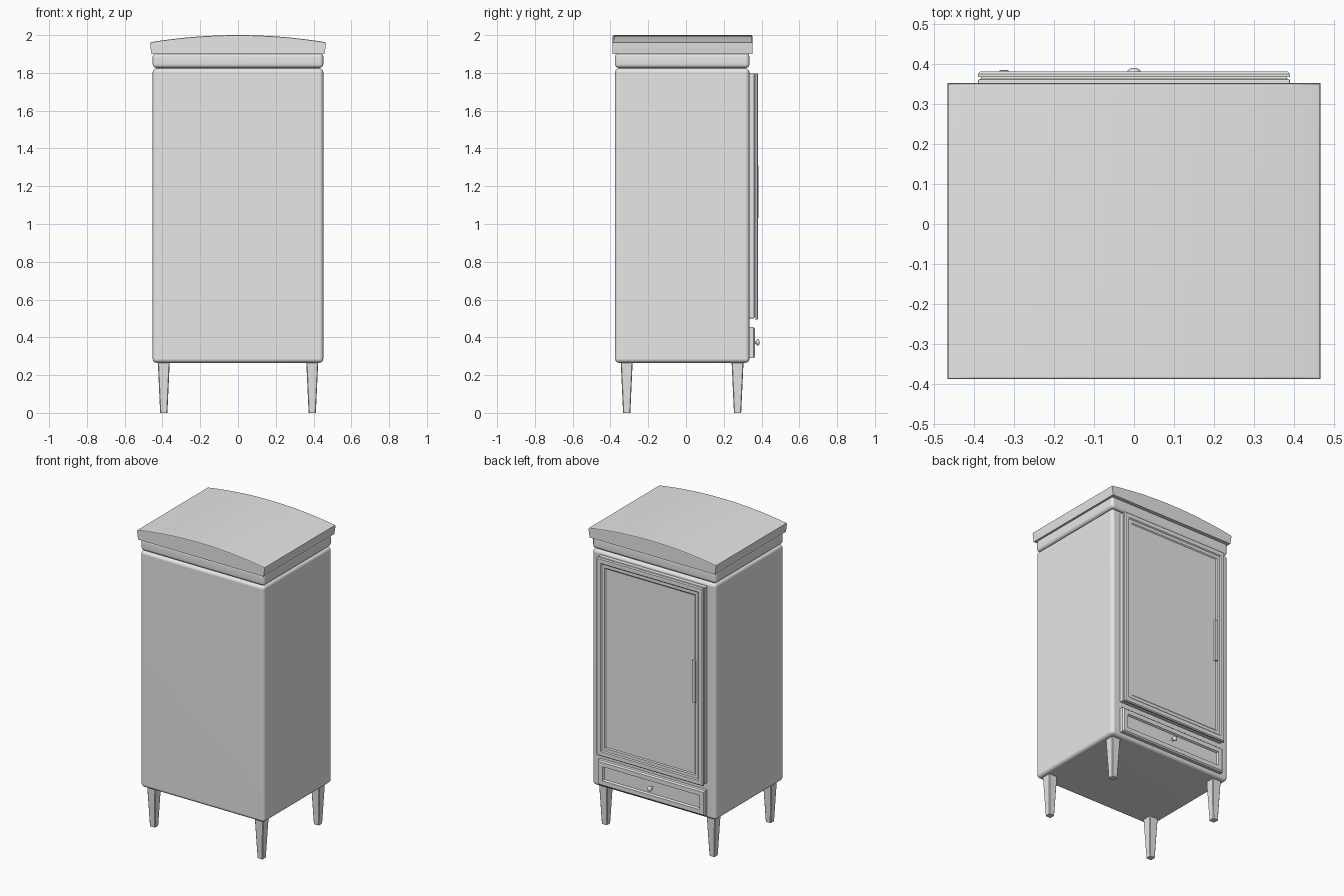
import bpy, bmesh, math
from mathutils import Matrix, Vector

cube = bpy.data.objects.get("Cube")
if cube:
    bpy.data.objects.remove(cube, do_unlink=True)

grey = bpy.data.materials.new("plain_grey")
grey.use_nodes = True
grey.diffuse_color = (0.8, 0.8, 0.8, 1)
grey.node_tree.nodes["Principled BSDF"].inputs["Base Color"].default_value = grey.diffuse_color


def finish(bm, name):
    """Turn a bmesh into a smooth-shaded object with crisp flats."""
    bmesh.ops.recalc_face_normals(bm, faces=bm.faces)
    mesh = bpy.data.meshes.new(name)
    bm.to_mesh(mesh)
    bm.free()
    mesh.materials.append(grey)
    obj = bpy.data.objects.new(name, mesh)
    bpy.context.collection.objects.link(obj)
    bpy.ops.object.select_all(action="DESELECT")
    obj.select_set(True)
    bpy.context.view_layer.objects.active = obj
    bpy.ops.object.shade_smooth_by_angle(angle=math.radians(35))
    obj.modifiers.new("flat_faces", "WEIGHTED_NORMAL").keep_sharp = True
    return obj


def box_mesh(x, y, z):
    """Box from three (low, high) ranges."""
    bm = bmesh.new()
    bmesh.ops.create_cube(bm, size=1)
    for v in bm.verts:
        v.co = Vector([r[0] if c < 0 else r[1] for c, r in zip(v.co, (x, y, z))])
    return bm


def box(name, x, y, z, bevel=0, segments=3):
    bm = box_mesh(x, y, z)
    if bevel:
        bmesh.ops.bevel(bm, geom=bm.edges[:], offset=bevel, segments=segments,
                        profile=0.5, affect="EDGES")
    return finish(bm, name)


def moulded_panel(name, x, y, z, steps):
    """Box whose +y face is inset in (width, rise) steps to form mouldings."""
    bm = box_mesh(x, y, z)
    bm.normal_update()
    face = max(bm.faces, key=lambda f: f.calc_center_median().y)
    for width, rise in steps:
        bmesh.ops.inset_region(bm, faces=[face], thickness=width, depth=rise,
                               use_even_offset=True)
    return finish(bm, name)


# Carcass, recessed neck and rounded cornice
box("cabinet_body", (-0.452, 0.452), (-0.376, 0.336), (0.265, 1.824), 0.022)
box("neck", (-0.432, 0.432), (-0.356, 0.316), (1.81, 1.84))
box("cornice_band", (-0.452, 0.452), (-0.376, 0.336), (1.826, 1.905), 0.02)

# Arched lid, extruded from its front profile
bm = bmesh.new()
half, low, rise, count = 0.467, 1.962, 0.038, 16
outline = [(-0.458, 1.9), (0.458, 1.9)]
for i in range(count + 1):
    t = 1 - 2 * i / count
    outline.append((half * t, low + rise * (1 - t * t)))
front = bm.faces.new([bm.verts.new((px, -0.388, pz)) for px, pz in outline])
moved = bmesh.ops.extrude_face_region(bm, geom=[front])["geom"]
bmesh.ops.translate(bm, vec=(0, 0.74, 0),
                    verts=[g for g in moved if isinstance(g, bmesh.types.BMVert)])
bmesh.ops.recalc_face_normals(bm, faces=bm.faces)
rim = [e for e in bm.edges if e.calc_face_angle(0) > 1
       and min(v.co.z for v in e.verts) > 1.95]
bmesh.ops.bevel(bm, geom=rim, offset=0.008, segments=2, profile=0.5, affect="EDGES")
finish(bm, "arched_lid")

# Tapered square legs
for side, lx in (("right", -0.393), ("left", 0.393)):
    for end, ly in (("front", -0.314), ("back", 0.273)):
        bm = box_mesh((-0.032, 0.032), (-0.032, 0.032), (0, 0.28))
        for v in bm.verts:
            if v.co.z < 0.1:
                v.co.x *= 0.6
                v.co.y *= 0.6
        upright = [e for e in bm.edges if abs(e.verts[0].co.z - e.verts[1].co.z) > 0.1]
        bmesh.ops.bevel(bm, geom=upright, offset=0.004, segments=1, affect="EDGES")
        bmesh.ops.translate(bm, vec=(lx, ly, 0), verts=bm.verts)
        finish(bm, f"{end}_{side}_leg")

# Door: casing, shadow gap, moulded leaf and pull
box("door_casing", (-0.39, 0.39), (0.33, 0.362), (0.5, 1.8), 0.004, 2)
box("door_gap", (-0.382, 0.382), (0.355, 0.37), (0.508, 1.792))
moulded_panel("door_leaf", (-0.39, 0.39), (0.367, 0.375), (0.493, 1.8),
              [(0.006, 0.006), (0.026, 0), (0.006, -0.006), (0.02, 0), (0.008, -0.006)])
box("door_handle", (-0.337, -0.313), (0.365, 0.385), (1.03, 1.31), 0.004, 2)

# Drawer with recessed front and round knob
moulded_panel("drawer_front", (-0.39, 0.39), (0.33, 0.357), (0.29, 0.455),
              [(0.008, 0.008), (0.028, 0), (0.006, -0.012)])
bm = bmesh.new()
turn = Matrix.Rotation(math.pi / 2, 4, "X")
bmesh.ops.create_cone(bm, cap_ends=True, segments=16, radius1=0.008, radius2=0.008,
                      depth=0.03, matrix=Matrix.Translation((0, 0.365, 0.373)) @ turn)
bmesh.ops.create_uvsphere(bm, u_segments=16, v_segments=8, radius=0.017,
                          matrix=Matrix.Translation((0, 0.38, 0.373))
                          @ Matrix.Diagonal((1, 0.62, 1, 1)) @ turn)
finish(bm, "drawer_knob")
